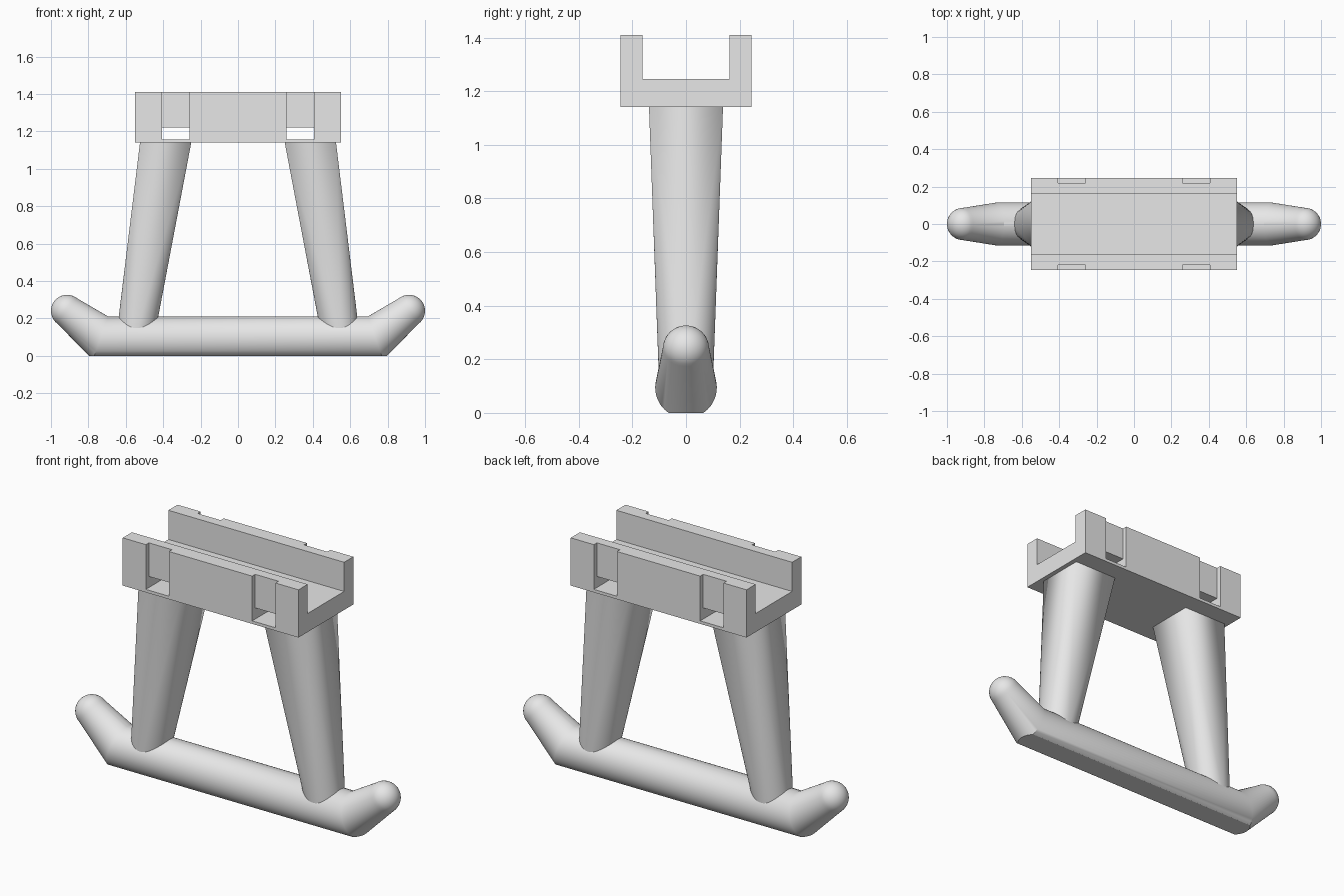
import bpy, bmesh
from math import sin, cos, pi, radians
from mathutils import Vector

default = bpy.data.objects.get("Cube")
if default:
    bpy.data.objects.remove(default, do_unlink=True)

grey = bpy.data.materials.new("light_grey")
grey.use_nodes = True
grey.diffuse_color = (0.8, 0.8, 0.8, 1)
grey.node_tree.nodes["Principled BSDF"].inputs["Base Color"].default_value = (0.8, 0.8, 0.8, 1)


def finish(name, bm, smooth=None):
    """Turn a bmesh into a named object, smooth below the given angle."""
    bmesh.ops.recalc_face_normals(bm, faces=bm.faces)
    mesh = bpy.data.meshes.new(name)
    bm.to_mesh(mesh)
    bm.free()
    mesh.materials.append(grey)
    ob = bpy.data.objects.new(name, mesh)
    bpy.context.collection.objects.link(ob)
    if smooth:
        bpy.ops.object.select_all(action='DESELECT')
        ob.select_set(True)
        bpy.context.view_layer.objects.active = ob
        bpy.ops.object.shade_smooth_by_angle(angle=radians(smooth))
    return ob


# Cradle: a U-shaped channel extruded along x
HALF, OUT, INN = 0.55, 0.245, 0.163
BASE, FLOOR, TOP = 1.14, 1.245, 1.41
profile = [(-OUT, BASE), (OUT, BASE), (OUT, TOP), (INN, TOP),
           (INN, FLOOR), (-INN, FLOOR), (-INN, TOP), (-OUT, TOP)]
bm = bmesh.new()
face = bm.faces.new([bm.verts.new((-HALF, y, z)) for y, z in profile])
ext = bmesh.ops.extrude_face_region(bm, geom=[face])
bmesh.ops.translate(bm, vec=(2 * HALF, 0, 0),
                    verts=[v for v in ext["geom"] if isinstance(v, bmesh.types.BMVert)])
cradle = finish("cradle", bm)


# Strap slots: a tunnel through the base, joined to shallow outer grooves
def cut(name, x, y0, y1, z0, z1):
    bm = bmesh.new()
    bmesh.ops.create_cube(bm, size=1)
    for v in bm.verts:
        v.co = Vector((x + v.co.x * 0.145, y0 if v.co.y < 0 else y1, z0 if v.co.z < 0 else z1))
    cutter = finish(name, bm)
    cutter.hide_render = True
    cutter.hide_set(True)
    mod = cradle.modifiers.new(name, 'BOOLEAN')
    mod.object = cutter
    mod.operation = 'DIFFERENCE'
    mod.solver = 'EXACT'
    return cutter


cutters = []
for x in (-0.333, 0.333):
    cutters.append(cut("slot_cutter", x, -0.4, 0.4, 1.157, 1.22))
    for y0, y1 in ((-0.4, -0.218), (0.218, 0.4)):
        cutters.append(cut("groove_cutter", x, y0, y1, 1.157, 1.6))

# Apply the cuts and drop the cutters
bpy.context.view_layer.update()
graph = bpy.context.evaluated_depsgraph_get()
result = bpy.data.meshes.new_from_object(cradle.evaluated_get(graph))
cradle.modifiers.clear()
cradle.data = result
for c in cutters:
    bpy.data.objects.remove(c, do_unlink=True)


# Legs: square at the top, round where they meet the skid
def leg(name, side):
    n = 48
    q = n // 4
    bm = bmesh.new()
    corners = [bm.verts.new((side * (0.387 + sx * 0.137), sy * 0.138, BASE))
               for sx, sy in ((1, 1), (-1, 1), (-1, -1), (1, -1))]
    ring = [bm.verts.new((side * (0.549 + 0.102 * cos(2 * pi * i / n)),
                          0.1 * sin(2 * pi * i / n), 0.1)) for i in range(n)]
    for k in range(4):
        for i in range(k * q, (k + 1) * q):
            bm.faces.new((corners[k], ring[i], ring[(i + 1) % n]))
        bm.faces.new((corners[k], ring[(k + 1) * q % n], corners[(k + 1) % 4]))
    bm.faces.new(corners)
    bm.faces.new(ring)
    return finish(name, bm, 30)


leg("left_leg", 1)
leg("right_leg", -1)

# Skid: a round bar with upturned, tapering, ball-ended tips and a flat sole
R, TIP, MID = 0.115, 0.086, 0.095
bend, tip = Vector((0.735, 0, MID)), Vector((0.914, 0, 0.24))
arm = (tip - bend).normalized()
up = Vector((-arm.z, 0, arm.x))
mitre = Vector((up.x / (1 + up.z), 0, 1))
N = 48


def ring_at(bm, centre, upward, r, mirror):
    pts = [centre + upward * (r * cos(2 * pi * i / N)) + Vector((0, r * sin(2 * pi * i / N), 0))
           for i in range(N)]
    return [bm.verts.new((mirror * p.x, p.y, p.z)) for p in pts]


half = [(bend, mitre, R)]
steps = 10
for s in range(steps):
    a = s / steps * pi / 2
    half.append((tip + arm * (TIP * sin(a)), up, TIP * cos(a)))

bm = bmesh.new()
rings = [ring_at(bm, *h, -1) for h in reversed(half)] + [ring_at(bm, *h, 1) for h in half]
for a, b in zip(rings, rings[1:]):
    for i in range(N):
        j = (i + 1) % N
        bm.faces.new((a[i], a[j], b[j], b[i]))
for end, m in ((rings[0], -1), (rings[-1], 1)):
    p = tip + arm * TIP
    pole = bm.verts.new((m * p.x, p.y, p.z))
    for i in range(N):
        bm.faces.new((end[i], end[(i + 1) % N], pole))

# Flat sole
geom = bm.verts[:] + bm.edges[:] + bm.faces[:]
sole = bmesh.ops.bisect_plane(bm, geom=geom, plane_co=(0, 0, 0), plane_no=(0, 0, 1), clear_inner=True)
rim = [e for e in sole["geom_cut"] if isinstance(e, bmesh.types.BMEdge)]
bmesh.ops.contextual_create(bm, geom=rim)
finish("skid", bm, 30)
